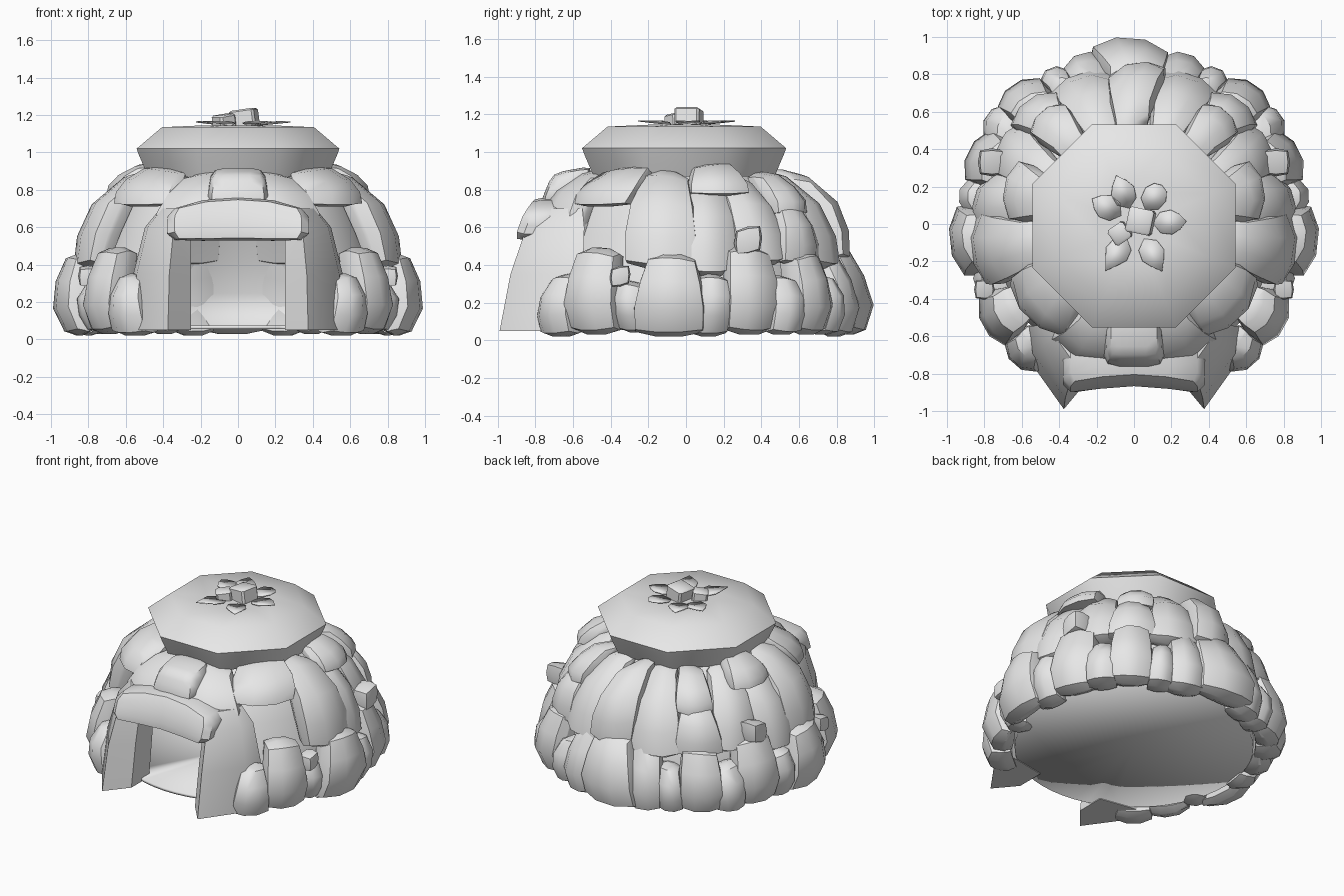
import bpy, bmesh, random
from math import radians, sin, cos, pi
from mathutils import Matrix

random.seed(11)
cube = bpy.data.objects.get("Cube")
if cube:
    bpy.data.objects.remove(cube)

stone_grey = bpy.data.materials.new("stone_grey")
stone_grey.use_nodes = True
grey = (0.8, 0.8, 0.8, 1)
stone_grey.diffuse_color = grey
stone_grey.node_tree.nodes["Principled BSDF"].inputs["Base Color"].default_value = grey

# Dome outline: height and radius of the outermost stone surface
OUTLINE = [(0, .95), (.2, .98), (.45, .9), (.6, .85), (.75, .77), (.86, .65), (.94, .52)]


def dome_radius(z):
    z = min(max(z, 0), .939)
    for (za, ra), (zb, rb) in zip(OUTLINE, OUTLINE[1:]):
        if z <= zb:
            return ra + (rb - ra) * (z - za) / (zb - za)


def finish(name, bm, angle=40):
    bmesh.ops.recalc_face_normals(bm, faces=bm.faces)
    mesh = bpy.data.meshes.new(name)
    bm.to_mesh(mesh)
    bm.free()
    obj = bpy.data.objects.new(name, mesh)
    bpy.context.collection.objects.link(obj)
    mesh.materials.append(stone_grey)
    bpy.ops.object.select_all(action='DESELECT')
    obj.select_set(True)
    bpy.context.view_layer.objects.active = obj
    bpy.ops.object.shade_smooth_by_angle(angle=radians(angle))
    return obj


def rounded(name, place, power=5, side=1, cuts=3):
    """Rounded block in -1..1, moved into position by place(u, v, w)."""
    bm = bmesh.new()
    bmesh.ops.create_cube(bm, size=2)
    bmesh.ops.subdivide_edges(bm, edges=bm.edges, cuts=cuts, use_grid_fill=True)
    for vert in bm.verts:
        total = sum(abs(c) ** power for c in vert.co) ** (1 / power)
        x, y, z = place(*(vert.co / total))
        vert.co = (x * side, y, z)
    return finish(name, bm)


def dome_stone(name, a0, a1, z0, z1, out, side=1, depth=.2):
    """Uneven stone that follows the dome between two azimuths and two heights."""
    rng = random.Random(f"{a0} {z0}")
    lean, skew = rng.uniform(-.14, .14), rng.uniform(-.1, .1)
    taper = rng.uniform(0, .25)
    tilt_u, tilt_v = rng.uniform(-.025, .025), rng.uniform(-.015, .025)

    def place(u, v, w):
        spread = u * (1 - taper * v) + lean * v
        angle = radians((a0 + a1) / 2 + spread * (a1 - a0) * .56)
        z = (z0 + z1) / 2 + (v + skew * u * (v + 1)) * (z1 - z0) / 2
        crown = .045 * (u * u + .6 * v * v) - tilt_u * u - tilt_v * v
        r = dome_radius(z) + out - crown * (w > 0) + (w - 1) * depth / 2
        return r * cos(angle), r * sin(angle), z
    return rounded(name, place, 6, side, 2)


def prism(name, rings, angle=40):
    """Closed solid through rings of equal length."""
    bm = bmesh.new()
    loops = [[bm.verts.new(p) for p in ring] for ring in rings]
    count = len(loops[0])
    for low, high in zip(loops, loops[1:]):
        for i in range(count):
            j = (i + 1) % count
            bm.faces.new((low[i], low[j], high[j], high[i]))
    bm.faces.new(loops[0])
    bm.faces.new(loops[-1])
    return finish(name, bm, angle)


# Stones of one half: from azimuth, to azimuth, bottom, top, outward shift
BASE = [(-56, -43, .02, .35, .02), (-43, -26, .03, .49, .01), (-26, -15, .04, .31, -.06),
        (-16, 5, .02, .46, .03), (3, 15, .02, .35, -.02), (15, 33, .03, .5, 0),
        (31, 43, .03, .34, .01), (41, 57, .03, .47, .02), (57, 67, .03, .34, -.02),
        (66, 80, .02, .47, -.02)]
WALL = [(-57, -23, .71, .92, .02), (-23, 3, .38, .9, .01), (3, 28, .77, .94, .04),
        (0, 20, .34, .82, -.03), (20, 41, .4, .89, -.04), (40, 59, .4, .72, 0),
        (42, 60, .66, .89, .01), (59, 81, .38, .9, -.03)]
for side, label in ((1, "left"), (-1, "right")):
    for i, row in enumerate(BASE):
        dome_stone(f"base_stone_{label}_{i}", *row, side)
    for i, row in enumerate(WALL):
        dome_stone(f"wall_stone_{label}_{i}", *row, side)
    # Side of the door arch and the shoulder above it
    dome_stone(f"arch_side_{label}", -68, -53, .1, .7, -.03, side)
    dome_stone(f"arch_shoulder_{label}", -89, -56, .57, .9, -.01, side)
    # Small pebbles wedged into the joints
    for i, (px, py, pz, size) in enumerate(((.8, -.35, .34, .055), (.76, .33, .53, .075))):
        rounded(f"pebble_{label}_{i}", lambda u, v, w:
                (px + size * u, py + size * v, pz + size * (w + .2 * v)), 4, side, 1)
    # Door jamb: slab leaning back towards its top
    foot = [(.25, -.64), (.25, -.84), (.375, -.99), (.56, -.73), (.58, -.58)]
    rings = []
    for z, grow, back in ((.05, 1, 0), (.35, .94, .04), (.6, .75, .07), (.7, .5, .09)):
        rings.append([(side * (.25 + (x - .25) * grow), -.7 + (y + .7) * grow + back, z)
                      for x, y in foot])
    prism(f"door_jamb_{label}", rings)
dome_stone("back_stone", 79, 102, .03, .5, .02)
dome_stone("back_wall_stone", 80, 100, .42, .9, .02)

# Bent lintel and keystone over the door
rounded("door_lintel", lambda u, v, w: (
    .38 * u, -.72 - .06 * u * u + .13 * v + .035 * w,
    .645 - .035 * u * u + (.115 - .025 * u * u) * w), 6)
rounded("keystone", lambda u, v, w: (
    .155 * u * (1 - .1 * w), -.635 + .11 * v + .035 * w, .82 + .088 * w + .02 * v), 5)

# Thin inner shell with a floor and a door opening, smooth throughout
bm = bmesh.new()
heights = [.055, .25, .42, .56, .7, .8, .9]
segments = 54
grid = []
for z in heights:
    r = dome_radius(z) - .19
    grid.append([bm.verts.new((r * cos(2 * pi * i / segments), r * sin(2 * pi * i / segments), z))
                 for i in range(segments)])
floor_centre = bm.verts.new((0, 0, heights[0]))
ceiling_centre = bm.verts.new((0, 0, heights[-1]))
for i in range(segments):
    j = (i + 1) % segments
    bm.faces.new((grid[0][j], grid[0][i], floor_centre))
    bm.faces.new((grid[-1][i], grid[-1][j], ceiling_centre))
    from_front = abs((i + .5) * 360 / segments - 270)
    for k in range(len(heights) - 1):
        if from_front > 20 or heights[k] > .55:
            bm.faces.new((grid[k][i], grid[k][j], grid[k + 1][j], grid[k + 1][i]))
shell = finish("inner_shell", bm, 120)
solid = shell.modifiers.new("thickness", 'SOLIDIFY')
solid.thickness = .02
solid.offset = -1


def ring(radius, z, count, centre=0):
    return [(radius * cos(2 * pi * (i + .5) / count),
             centre + radius * sin(2 * pi * (i + .5) / count), z) for i in range(count)]


# Eight-sided roof slab
prism("roof_slab", [ring(r, z, 8, -.01) for r, z in
                    ((.52, .87), (.575, .99), (.587, 1.02), (.44, 1.135), (.2, 1.145))], 52)

# Flower on the roof: six thin pointed petals
PETALS = [(3, .27), (56, .25), (112, .28), (150, .27), (237, .3), (299, .29)]
for i, (turn, reach) in enumerate(PETALS):
    bm = bmesh.new()
    outline = [(.09, 0), (.13, .055), (.19, .065), (.235, .04), (reach, 0),
               (.235, -.04), (.19, -.065), (.13, -.055)]
    verts = [bm.verts.new((x, y, 1.145 + .1 * (x - .07) + abs(y) * .15)) for x, y in outline]
    bm.faces.new(verts[:5])
    bm.faces.new(verts[4:] + verts[:1])
    bm.transform(Matrix.Translation((.01, 0, 0)) @ Matrix.Rotation(radians(turn), 4, 'Z'))
    petal = finish(f"petal_{i}", bm)
    petal.modifiers.new("thickness", 'SOLIDIFY').thickness = .005

# Two blocky flower hearts
for name, x, y, z, size, turn in (("flower_heart_large", .035, .015, 1.18, .135, -12),
                                  ("flower_heart_small", -.075, -.05, 1.165, .1, 35)):
    bm = bmesh.new()
    bmesh.ops.create_cube(bm, size=size)
    bmesh.ops.bevel(bm, geom=bm.edges, offset=.012, segments=1, affect='EDGES')
    bm.transform(Matrix.Translation((x, y, z)) @ Matrix.Rotation(radians(turn), 4, 'Z')
                 @ Matrix.Rotation(radians(-8), 4, 'Y') @ Matrix.Diagonal((1, 1, .75, 1)))
    finish(name, bm)
